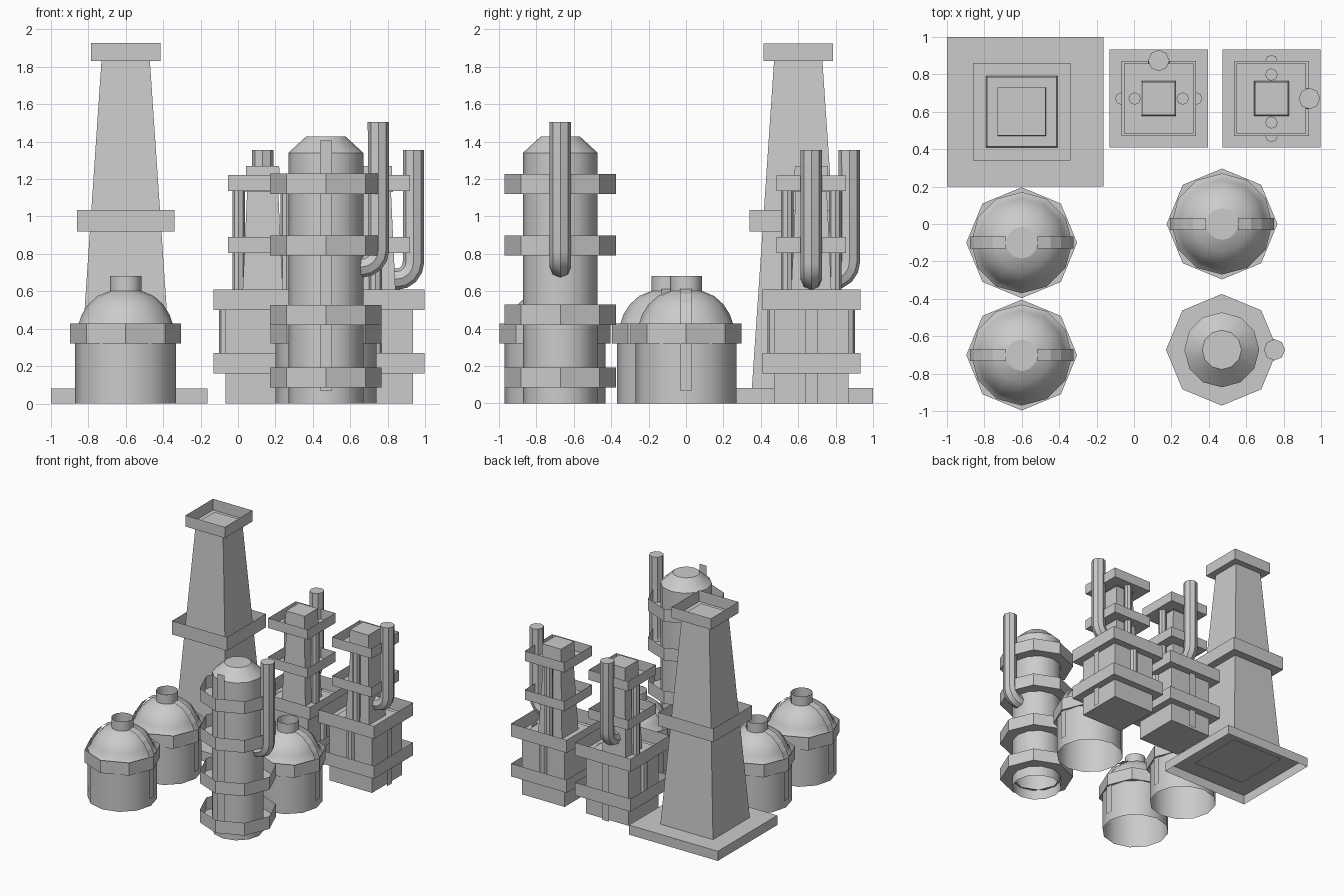
import bpy, bmesh
from math import pi, sin, cos, sqrt

if "Cube" in bpy.data.objects:
    bpy.data.objects.remove(bpy.data.objects["Cube"])

def finish(name, bm, loc, rot, smooth):
    bmesh.ops.remove_doubles(bm, verts=bm.verts, dist=1e-5)
    me = bpy.data.meshes.new(name)
    bm.to_mesh(me)
    bm.free()
    ob = bpy.data.objects.new(name, me)
    bpy.context.collection.objects.link(ob)
    ob.location = (loc[0], loc[1], 0)
    ob.rotation_euler.z = rot
    if smooth:
        shade(ob)
    return ob

def shade(ob):
    bpy.ops.object.select_all(action='DESELECT')
    ob.select_set(True)
    bpy.context.view_layer.objects.active = ob
    bpy.ops.object.shade_smooth_by_angle(angle=0.7)

def lathe(name, prof, n, loc, rot=0, off=(0, 0), smooth=False):
    """Sweep (radius, z) points around z; n=4 treats radius as half-width."""
    k, a0 = (sqrt(2), pi / 4) if n == 4 else (1, 0)
    bm = bmesh.new()
    rings = []
    for r, z in prof:
        if r == 0:
            rings.append([bm.verts.new((*off, z))] * n)
        else:
            rings.append([bm.verts.new((off[0] + r * k * cos(a0 + 2 * pi * i / n),
                                        off[1] + r * k * sin(a0 + 2 * pi * i / n), z))
                          for i in range(n)])
    for a, b in zip(rings, rings[1:]):
        for i in range(n):
            j = (i + 1) % n
            bm.faces.new(list(dict.fromkeys((a[i], a[j], b[j], b[i]))))
    return finish(name, bm, loc, rot, smooth)

def platform(name, inner, outer, z0, z1, n, loc):
    # thin floor with an upright parapet
    lathe(name, [(inner, z0), (outer, z0), (outer, z1)], n, loc)

def ladder(name, pts, loc, rot=0, w=0.032):
    # flat ribbon following (distance, z) points along local +y
    bm = bmesh.new()
    rows = [[bm.verts.new((s * w, d, z)) for s in (1, -1)] for d, z in pts]
    for a, b in zip(rows, rows[1:]):
        bm.faces.new((a[0], a[1], b[1], b[0]))
    finish(name, bm, loc, rot, False)

def bent_pipe(name, start, reach, z0, z1, r, loc, rot, bend=0.09):
    # leaves the body along local +y, then turns upward
    pts = [(start, z0)]
    pts += [(reach - bend + bend * sin(t * pi / 8), z0 + bend - bend * cos(t * pi / 8))
            for t in range(5)]
    pts.append((reach, z1))
    cu = bpy.data.curves.new(name, 'CURVE')
    cu.dimensions = '3D'
    cu.bevel_depth = r
    cu.bevel_resolution = 2
    cu.use_fill_caps = True
    sp = cu.splines.new('POLY')
    sp.points.add(len(pts) - 1)
    for p, (d, z) in zip(sp.points, pts):
        p.co = (0, d, z, 1)
    tmp = bpy.data.objects.new(name + "_path", cu)
    bpy.context.collection.objects.link(tmp)
    bpy.context.view_layer.update()
    me = bpy.data.meshes.new_from_object(tmp.evaluated_get(bpy.context.evaluated_depsgraph_get()))
    bpy.data.objects.remove(tmp)
    ob = bpy.data.objects.new(name, me)
    bpy.context.collection.objects.link(ob)
    ob.location = (loc[0], loc[1], 0)
    ob.rotation_euler.z = rot
    shade(ob)

# chimney
C = (-0.6, 0.6)
base = lathe("chimney_base", [(0.4, 0), (0.4, 0.082), (0, 0.082)], 4, (-0.582, 0.6))
base.scale.x = 1.045
lathe("chimney_tower", [(0.248, 0.08), (0.128, 1.85), (0, 1.85)], 4, C)
platform("chimney_walkway", 0.18, 0.26, 0.92, 1.035, 4, C)
platform("chimney_rim", 0.12, 0.185, 1.83, 1.925, 4, C)

# two process buildings, the second turned a quarter
for i, (loc, rot) in enumerate([((0.132, 0.67), 0), ((0.734, 0.67), -pi / 2)]):
    t = f"building_{i + 1}_"
    lathe(t + "body", [(0, 0), (0.2, 0), (0.2, 0.52), (0, 0.52)], 4, loc)
    lathe(t + "tower", [(0.112, 0.5), (0.08, 1.2)], 4, loc)
    lathe(t + "tower_cap", [(0, 1.13), (0.093, 1.13), (0.088, 1.27), (0, 1.27)], 4, loc)
    for j, z in enumerate((0.16, 0.5)):
        platform(t + f"lower_deck_{j + 1}", 0.19, 0.262, z, z + 0.11, 4, loc)
    for j, z in enumerate((0.805, 1.135)):
        platform(t + f"upper_deck_{j + 1}", 0.08, 0.186, z, z + 0.085, 4, loc)
    for j, s in enumerate((-1, 1)):
        for part, d, z0, z1 in (("lower_pipe", 0.2, 0.16, 0.51), ("upper_pipe", 0.128, 0.5, 1.15)):
            lathe(t + f"{part}_{j + 1}", [(0, z0), (0.033, z0), (0.033, z1), (0, z1)],
                  8, loc, rot, (s * d, 0), True)
    ladder(t + "ladder", [(0.225, 0), (0.225, 0.52)], loc, rot)
    bent_pipe(t + "stack_pipe", 0.05, 0.203, 0.665, 1.355, 0.057, loc, rot)

# storage tanks
for i, loc in enumerate([(-0.6, -0.1), (-0.6, -0.7), (0.47, 0)]):
    t = f"tank_{i + 1}_"
    lathe(t + "shell", [(0.27, 0), (0.27, 0.41), (0.25, 0.43), (0.235, 0.475), (0.2, 0.53),
                        (0.15, 0.575), (0.085, 0.602)], 12, loc, smooth=True)
    lathe(t + "neck", [(0.085, 0.595), (0.085, 0.682)], 12, loc, smooth=True)
    lathe(t + "neck_floor", [(0.085, 0.605), (0, 0.605)], 12, loc)
    platform(t + "walkway", 0.262, 0.296, 0.32, 0.428, 8, loc)
    for j, s in enumerate((-1, 1)):
        ladder(t + f"ladder_{j + 1}", [(0.277, 0.07), (0.277, 0.42), (0.255, 0.475), (0.21, 0.54),
                                       (0.155, 0.587), (0.085, 0.612)], loc, s * pi / 2)

# distillation column
L = (0.469, -0.672)
lathe("column_shell", [(0.2, 0), (0.2, 1.34), (0.105, 1.427), (0, 1.427)], 12, L, smooth=True)
for j, z in enumerate((0.085, 0.42, 0.79, 1.12)):
    platform(f"column_walkway_{j + 1}", 0.19, 0.298, z, z + 0.108, 8, L)
ladder("column_ladder", [(0.225, 0.07), (0.225, 1.405)], L, pi)
bent_pipe("column_pipe", 0.1, 0.281, 0.73, 1.505, 0.057, L, -pi / 2)
